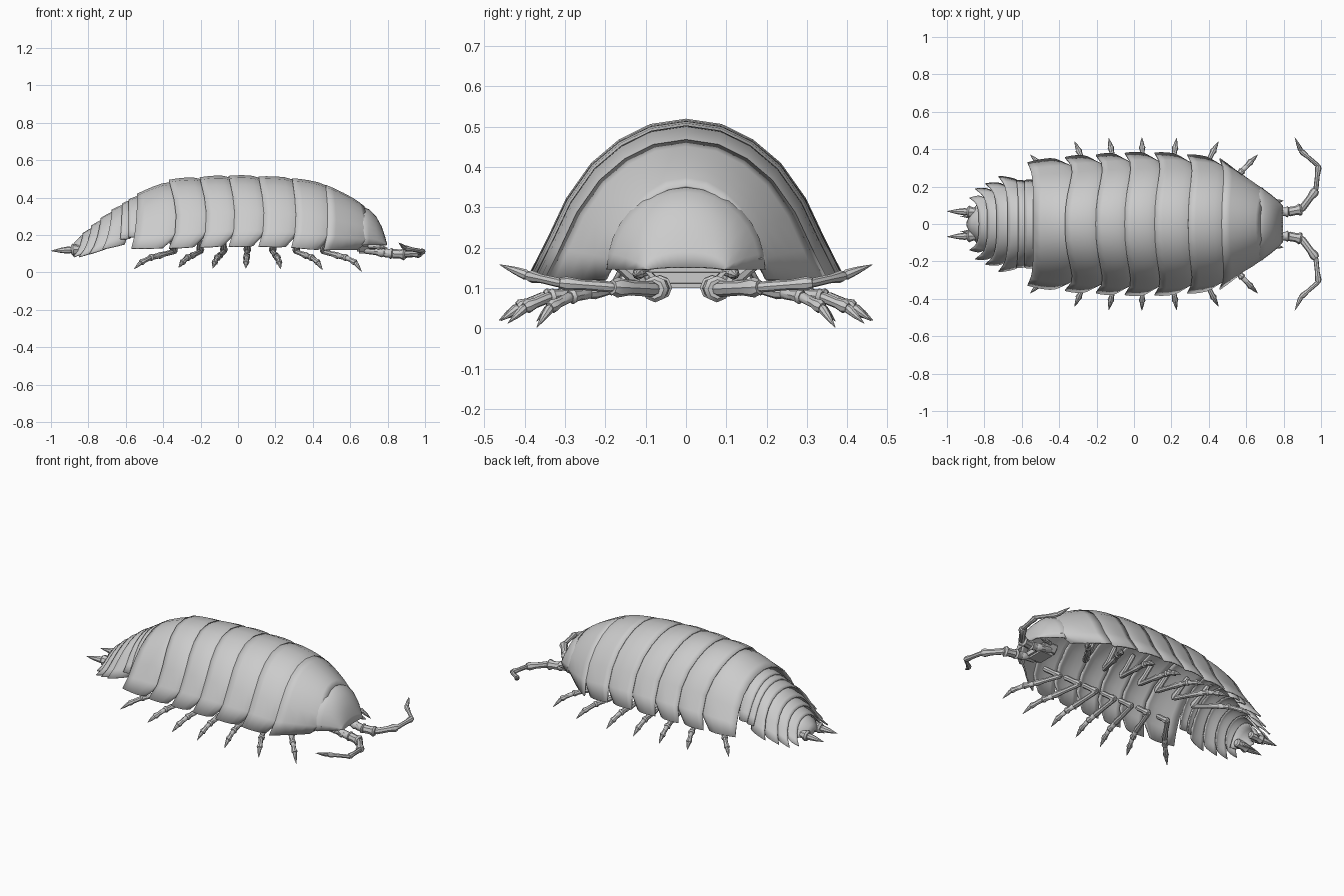
import bpy, bmesh, math
from mathutils import Vector

if "Cube" in bpy.data.objects:
    bpy.data.objects.remove(bpy.data.objects["Cube"])

# normalised half cross-sections (side, height), top to lower rim
ARCH = [(0, 1), (.23, .965), (.43, .865), (.61, .71), (.77, .48), (.89, .22), (1, 0)]
ROUND = [(math.sin(a * math.pi / 16), math.cos(a * math.pi / 16)) for a in range(9)]
BOW = [0, .003, .012, .025, .035, .03, 0]


def finish(name, bm, thick=0, mirror=False, angle=40):
    bmesh.ops.recalc_face_normals(bm, faces=bm.faces)
    me = bpy.data.meshes.new(name)
    bm.to_mesh(me)
    bm.free()
    ob = bpy.data.objects.new(name, me)
    bpy.context.collection.objects.link(ob)
    bpy.ops.object.select_all(action='DESELECT')
    bpy.context.view_layer.objects.active = ob
    ob.select_set(True)
    bpy.ops.object.shade_smooth_by_angle(angle=math.radians(angle))
    if thick:
        m = ob.modifiers.new("thickness", 'SOLIDIFY')
        m.thickness, m.offset = thick, -1
    if mirror:
        m = ob.modifiers.new("mirror", 'MIRROR')
        m.use_axis = (False, True, False)
    return ob


def shell(name, rows, thick=.008):
    """Loft rows of half-section points, mirrored across y, into a shell."""
    bm = bmesh.new()
    grid = []
    for row in rows:
        full = [(x, -y, z) for x, y, z in row[:0:-1]] + row
        grid.append([bm.verts.new(p) for p in full])
    for a, b in zip(grid, grid[1:]):
        for i in range(len(a) - 1):
            bm.faces.new((a[i], a[i + 1], b[i + 1], b[i]))
    return finish(name, bm, thick)


def plate(name, front, rear, tuck=.02, corner=.03):
    """Front/rear = (x, height, half width, rim z, bow, corner sweep)."""
    rows = []
    for u, s in [(0, .955), (.12, .985), (.3, 1.008), (.55, 1.014), (.8, 1.01), (1, 1)]:
        h, w, zb = (front[k] + (rear[k] - front[k]) * u for k in (1, 2, 3))
        row = []
        for i, (py, pz) in enumerate(ARCH):
            t = i / 6
            xf = front[0] + tuck + BOW[i] * front[4] + front[5] * t ** 3
            if i == 6:
                xf -= corner + tuck
            xr = rear[0] + BOW[i] * rear[4] + rear[5] * t ** 3
            row.append((xf + (xr - xf) * u, py * w * s, zb + (h - zb) * pz * s))
        rows.append(row)
    return shell(name, rows)


def limb(name, pts, radii, mirror=True, n=8):
    """Jointed limb: one flared, tapered piece per pair of points."""
    bm = bmesh.new()
    pts = [Vector(p) for p in pts]
    for k, (a, b) in enumerate(zip(pts, pts[1:])):
        d = b - a
        q = d.to_track_quat('Z', 'Y')
        r, last = radii[k], k == len(pts) - 2
        prof = [(0, .75), (.12, 1), (.5, .7), (1, .06)] if last else \
               [(-.04, .6), (.06, .85), (.6, .8), (.9, 1.1), (1.03, .8)]
        rings = [[bm.verts.new(a + d * t + q @ Vector((r * s * math.cos(j * math.tau / n),
                  r * s * math.sin(j * math.tau / n), 0))) for j in range(n)] for t, s in prof]
        for p, o in zip(rings, rings[1:]):
            for j in range(n):
                bm.faces.new((p[j], p[(j + 1) % n], o[(j + 1) % n], o[j]))
        bm.faces.new(rings[0])
        bm.faces.new(rings[-1])
    return finish(name, bm, mirror=mirror)


# seven body plates, boundaries listed head to tail
body = [(.655, .365, .21, .12, .6, .015), (.47, .468, .352, .12, .4, -.01),
        (.29, .503, .373, .135, .6, -.005), (.11, .512, .382, .14, .8, 0),
        (-.05, .516, .38, .14, .9, 0), (-.205, .508, .37, .135, 1, 0),
        (-.37, .495, .358, .13, 1.1, 0), (-.54, .42, .33, .13, .1, -.03)]
for i in range(7):
    plate(f"body_plate_{i + 1}", body[i], body[i + 1])

# tail plates: two narrow ones, then four with swept-back corners
tail = [((-.52, .415, .235, .19, 0, 0), (-.585, .39, .235, .19, 0, 0)),
        ((-.57, .39, .23, .18, 0, 0), (-.62, .368, .235, .18, 0, -.01)),
        ((-.60, .37, .235, .15, 0, 0), (-.675, .335, .258, .125, 0, -.05)),
        ((-.66, .335, .22, .13, 0, -.03), (-.735, .29, .218, .10, 0, -.06)),
        ((-.72, .29, .19, .11, 0, -.04), (-.785, .25, .19, .085, 0, -.065)),
        ((-.77, .25, .155, .11, 0, -.04), (-.83, .21, .14, .085, 0, -.05))]
for i, (f, r) in enumerate(tail):
    plate(f"tail_plate_{i + 1}", f, r, .01, .005)

# pointed end plate
shell("tail_end", [[(x, py * w, zb + (h - zb) * pz) for py, pz in ARCH] for x, h, w, zb in
                   [(-.80, .215, .11, .11), (-.84, .195, .105, .11),
                    (-.87, .165, .065, .115), (-.895, .135, .012, .12)]])

# head dome
head = [(.635, .352, .197), (.665, .352, .196), (.70, .337, .182), (.74, .297, .152),
        (.77, .242, .125), (.787, .19, .107), (.797, .152, .097)]
shell("head", [[(x + (.02 * (1 - pz) if x < .7 else 0), py * w, .146 + (h - .146) * pz)
                for py, pz in ROUND] for x, h, w in head])

# mouthparts under the head
bm = bmesh.new()
bmesh.ops.create_cube(bm, size=1)
for v in bm.verts:
    low = v.co.z < 0
    v.co = Vector((.69 + v.co.x * .11, v.co.y * (.13 if low else .22), .10 if low else .15))
bmesh.ops.bevel(bm, geom=bm.edges[:], offset=.012, segments=2, affect='EDGES')
finish("mouthparts", bm)

# antennae
limb("antennae", [(.68, .07, .12), (.78, .065, .105), (.825, .065, .1), (.895, .078, .097),
                  (.972, .18, .102), (.986, .31, .112), (.893, .39, .13), (.86, .462, .158)],
     [.024, .028, .03, .023, .016, .014, .013])
limb("small_antennae", [(.70, .1, .14), (.76, .12, .135), (.80, .125, .13)], [.014, .012])

# walking legs: root x, tip x, tip y, tip z
legs = [(-.34, -.555, .37, .018), (-.2, -.318, .442, .025), (-.075, -.135, .46, .022),
        (.05, .042, .463, .02), (.185, .228, .46, .018), (.31, .452, .442, .012),
        (.455, .662, .37, .002)]
for i, (rx, tx, ty, tz) in enumerate(legs):
    pts = [(rx + (tx - rx) * .1, .22, .2)]
    for f, z in [(0, .112), (.5, .088), (.68, .078), (.87, .052), (1, tz)]:
        pts.append((rx + (tx - rx) * f ** 1.3, .11 + (ty - .11) * f, z))
    limb(f"leg_pair_{i + 1}", pts, [.019, .017, .018, .016, .012])

# tail prongs
limb("tail_prongs", [(-.81, .062, .125), (-.89, .065, .12), (-1.0, .068, .115)], [.03, .02])
limb("small_tail_prongs", [(-.84, .035, .115), (-.93, .042, .108)], [.012])
